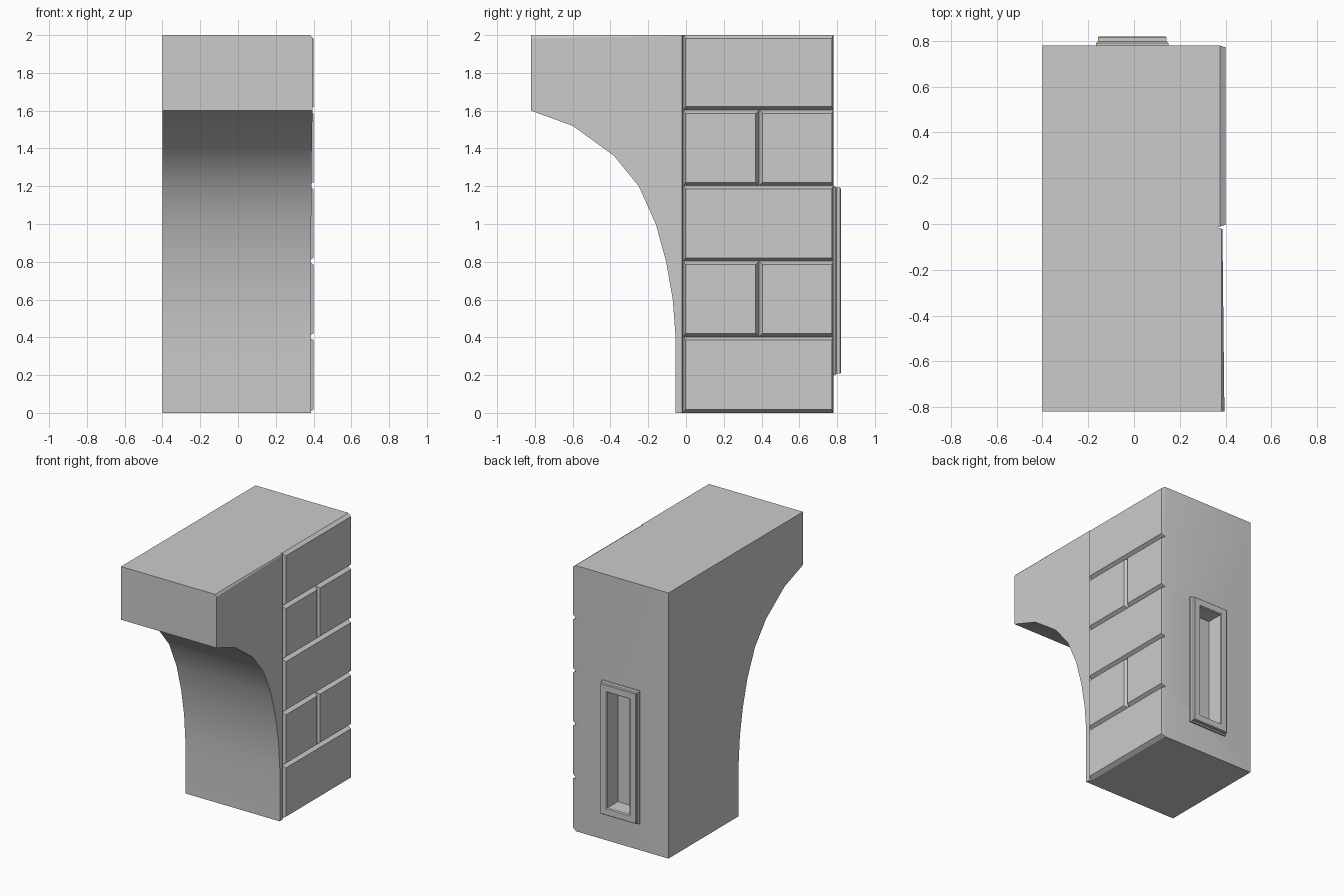
import bpy, bmesh

if "Cube" in bpy.data.objects:
    bpy.data.objects.remove(bpy.data.objects["Cube"])


def mesh_object(name, verts, faces):
    me = bpy.data.meshes.new(name)
    me.from_pydata(verts, [], faces)
    bm = bmesh.new()
    bm.from_mesh(me)
    bmesh.ops.recalc_face_normals(bm, faces=bm.faces)
    bm.to_mesh(me)
    bm.free()
    ob = bpy.data.objects.new(name, me)
    bpy.context.collection.objects.link(ob)
    return ob


def prism(name, section, a, b, place):
    """Extrude a 2D section from a to b; place(u, v, t) gives the 3D point."""
    n = len(section)
    verts = [place(u, v, t) for t in (a, b) for u, v in section]
    faces = [tuple(range(n)), tuple(range(n, 2 * n))]
    faces += [(i, (i + 1) % n, n + (i + 1) % n, n + i) for i in range(n)]
    return mesh_object(name, verts, faces)


cutters = []


def groove(axis, pos, a, b, depth=0.03, half=0.018):
    """V groove in the right face (diamond cutter centred on x = 0.4)."""
    dia = [(0.4 - depth, pos), (0.4, pos - half), (0.4 + depth, pos), (0.4, pos + half)]
    if axis == 'Y':
        place = lambda u, v, t: (u, t, v)
    else:
        place = lambda u, v, t: (u, v, t)
    cutters.append(prism("groove_cutter", dia, a, b, place))


# Half-arch wall body
profile = [(0.78, 0), (0.78, 2), (-0.82, 2), (-0.82, 1.6), (-0.6, 1.52), (-0.38, 1.36),
           (-0.25, 1.2), (-0.16, 1.0), (-0.105, 0.8), (-0.07, 0.6), (-0.055, 0.4), (-0.055, 0)]
body = prism("arch_wall", profile, -0.4, 0.4, lambda u, v, t: (t, u, v))

# Arch side sits slightly behind the brick face
wedge = [(0.386, -0.015), (0.395, -0.83), (0.5, -0.83), (0.5, -0.015)]
cutters.append(prism("arch_side_cutter", wedge, -0.1, 2.1, lambda u, v, t: (u, v, t)))

# Brick joints: courses, half-brick joints, corner joints and edge chamfers
for z in (0, 0.403, 0.803, 1.203, 1.603):
    groove('Y', z, -0.015, 0.9)
groove('Y', 2, -0.015, 0.9, 0.025, 0.018)
groove('Y', 2, -0.9, -0.014, 0.017, 0.025)
for z in (0.403, 1.203):
    groove('Z', 0.387, z, z + 0.4)
groove('Z', -0.015, -0.1, 2.1, 0.036, 0.012)
groove('Z', 0.78, -0.1, 2.1, 0.03, 0.008)

# Window niche in the back
x0, x1, z0, z1 = -0.1, 0.085, 0.265, 1.135
niche = [(x0, z0), (x1, z0), (x1, z1), (x0, z1)]
cutters.append(prism("niche_cutter", niche, 0.69, 0.9, lambda u, v, t: (u, t, v)))

for c in cutters:
    c.hide_render = True
    m = body.modifiers.new("cut", 'BOOLEAN')
    m.operation = 'DIFFERENCE'
    m.solver = 'EXACT'
    m.object = c
bpy.context.view_layer.update()
deps = bpy.context.evaluated_depsgraph_get()
result = bpy.data.meshes.new_from_object(body.evaluated_get(deps))
body.modifiers.clear()
body.data = result
for c in cutters:
    bpy.data.objects.remove(c)

# Raised frame around the niche: (y, growth beyond the niche opening)
rings = [(0.78, 0.065), (0.79, 0.065), (0.797, 0.057), (0.815, 0.057),
         (0.82, 0.052), (0.82, 0.006), (0.812, 0), (0.78, 0)]
verts = []
for y, g in rings:
    verts += [(x0 - g, y, z0 - g), (x1 + g, y, z0 - g), (x1 + g, y, z1 + g), (x0 - g, y, z1 + g)]
faces = [(4 * r + i, 4 * r + (i + 1) % 4, 4 * r + 4 + (i + 1) % 4, 4 * r + 4 + i)
         for r in range(len(rings) - 1) for i in range(4)]
frame = mesh_object("niche_frame", verts, faces)
# Open strip: make sure the front faces look toward +y
if frame.data.polygons[16].normal.y < 0:
    frame.data.flip_normals()

# Smooth arch curve, sharp masonry edges
bpy.ops.object.select_all(action='DESELECT')
body.select_set(True)
bpy.context.view_layer.objects.active = body
bpy.ops.object.shade_smooth_by_angle(angle=0.52)
